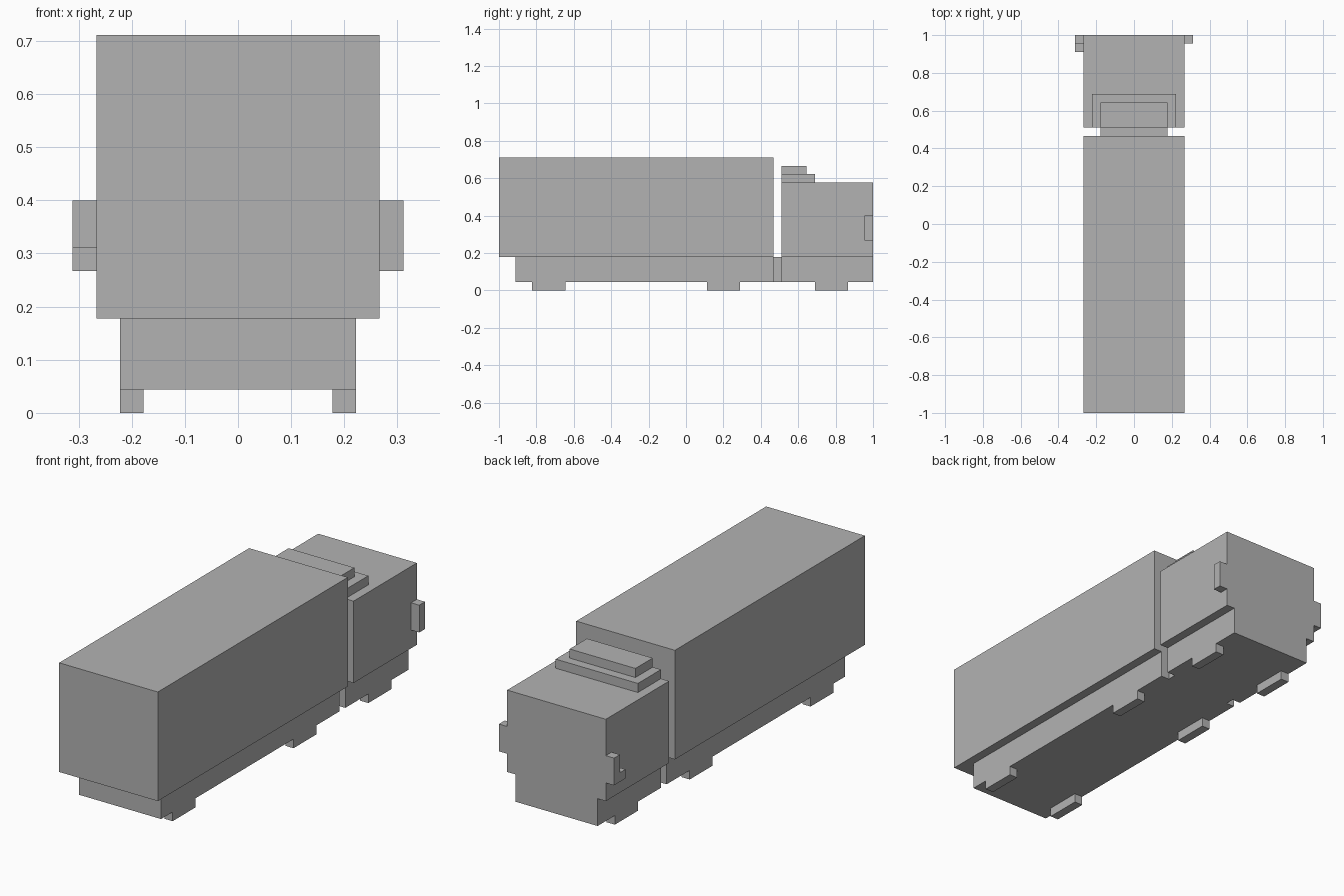
import bpy
import bmesh
from mathutils import Matrix, Vector

U = 2 / 45  # block size: the truck is 45 blocks long

if "Cube" in bpy.data.objects:
    bpy.data.objects.remove(bpy.data.objects["Cube"], do_unlink=True)

grey = bpy.data.materials.new("plain grey")
grey.use_nodes = True
colour = (0.45, 0.45, 0.45, 1)
grey.diffuse_color = colour
grey.node_tree.nodes["Principled BSDF"].inputs["Base Color"].default_value = colour


def block(name, x, y, z):
    """Box from (low, high) ranges in blocks; y counts from the front end."""
    low = Vector((x[0] * U, y[0] * U - 1, z[0] * U))
    high = Vector((x[1] * U, y[1] * U - 1, z[1] * U))
    bm = bmesh.new()
    bmesh.ops.create_cube(bm, size=1, matrix=Matrix.Diagonal((high - low).to_4d()))
    mesh = bpy.data.meshes.new(name)
    bm.to_mesh(mesh)
    bm.free()
    mesh.materials.append(grey)
    obj = bpy.data.objects.new(name, mesh)
    obj.location = (low + high) / 2
    bpy.context.collection.objects.link(obj)
    return obj


def centred(name, half_width, y, z):
    return block(name, (-half_width, half_width), y, z)


# Trailer, cab and the narrow coupling between them
centred("cargo_box", 6, (0, 33), (4, 16))
centred("trailer_chassis", 5, (2, 33), (1, 4))
centred("coupling", 4, (33, 34), (1, 4))
centred("cab_chassis", 5, (34, 45), (1, 4))
centred("cab", 6, (34, 45), (4, 13))

# Stepped wind deflector on the cab roof
centred("lower_deflector", 5, (34, 38), (13, 14))
centred("upper_deflector", 4, (34, 37), (14, 15))

# Wheels and mirrors on both sides
for side, sign in (("left", 1), ("right", -1)):
    def span(a, b):
        return sorted((sign * a, sign * b))

    for axle, start in (("trailer_end", 4), ("trailer_middle", 25), ("cab", 38)):
        block(f"{axle}_wheel_{side}", span(4, 5), (start, start + 4), (0, 1))
    block(f"mirror_{side}", span(6, 7), (44, 45), (6, 9))

# Small foot behind the right mirror only
block("mirror_foot_right", (-7, -6), (43, 44), (6, 7))
